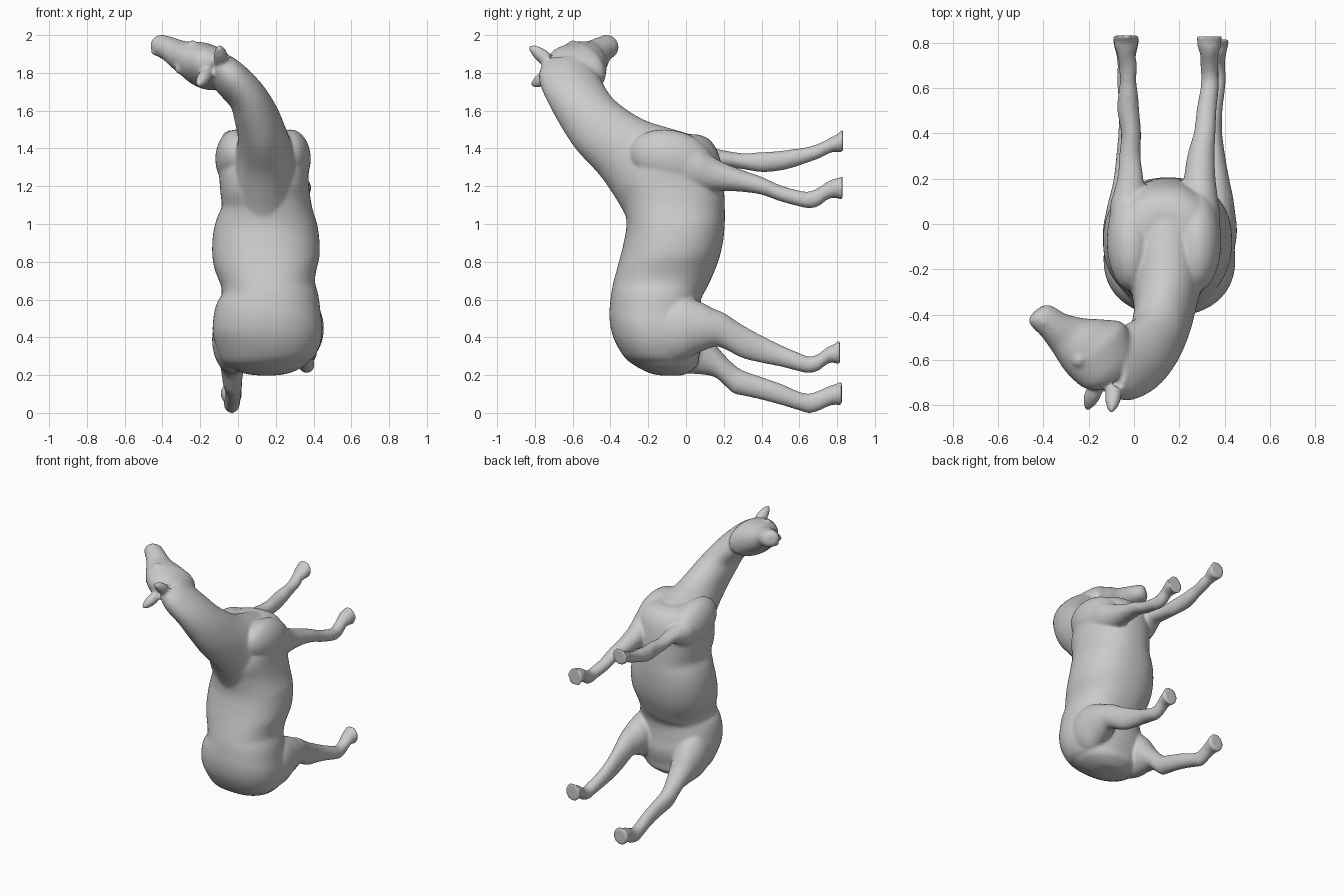
import bpy, bmesh, math
from mathutils import Vector, Matrix

body = bmesh.new()   # every part goes in here, then is fused into one skin
N = 56


def spline(a, b, c, d, t):
    return 0.5 * (2 * b + (c - a) * t + (2 * a - 5 * b + 4 * c - d) * t * t
                  + (3 * b - a - 3 * c + d) * t ** 3)


def loft(secs, power=2.0, steps=8):
    """Tube through sections (point on one edge, point on other edge, half width)."""
    raw = [list(d) + list(v) + [w] for d, v, w in secs]
    rows = []
    for i in range(len(raw) - 1):
        q = [raw[max(i - 1, 0)], raw[i], raw[i + 1], raw[min(i + 2, len(raw) - 1)]]
        rows += [[spline(*k, s / steps) for k in zip(*q)] for s in range(steps)]
    rows.append(raw[-1])
    mids = [(Vector(r[:3]) + Vector(r[3:6])) / 2 for r in rows]
    rings = []
    for i, r in enumerate(rows):
        along = mids[min(i + 1, len(mids) - 1)] - mids[max(i - 1, 0)]
        V = (Vector(r[3:6]) - Vector(r[:3])) / 2
        U = V.cross(along).normalized() * r[6]
        ring = []
        for k in range(N):
            a = 2 * math.pi * k / N
            c, s = math.cos(a), math.sin(a)
            c = math.copysign(abs(c) ** (2 / power), c)
            s = math.copysign(abs(s) ** (2 / power), s)
            ring.append(body.verts.new(mids[i] + U * c + V * s))
        rings.append(ring)
    for a, b in zip(rings, rings[1:]):
        for k in range(N):
            body.faces.new((a[k], a[(k + 1) % N], b[(k + 1) % N], b[k]))
    body.faces.new(rings[0][::-1])
    body.faces.new(rings[-1])


def blob(center, radii, tilt=0):
    m = Matrix.Translation(center) @ Matrix.Rotation(tilt, 4, 'X') @ Matrix.Diagonal((*radii, 1))
    bmesh.ops.create_uvsphere(body, u_segments=40, v_segments=24, radius=1, matrix=m)


# Torso from rump to chest: z, back y, belly y, centre x, half width
torso = [(.198, -.13, -.03, .15, .04), (.21, -.19, .01, .15, .12), (.25, -.27, .06, .15, .205),
         (.3, -.33, .07, .15, .25), (.4, -.385, .09, .155, .287), (.5, -.405, .08, .158, .287),
         (.6, -.40, .08, .165, .265), (.68, -.387, .12, .16, .248), (.8, -.355, .17, .15, .28),
         (.9, -.33, .195, .148, .284), (1.0, -.315, .205, .15, .27), (1.1, -.33, .205, .15, .238),
         (1.2, -.36, .20, .14, .235), (1.3, -.34, .19, .135, .235), (1.39, -.26, .165, .135, .215),
         (1.45, -.17, .12, .135, .17), (1.475, -.12, .06, .135, .10)]
loft([((x, y0, z), (x, y1, z), w) for z, y0, y1, x, w in torso], 2.25)

# Shoulders, leaning back along the neck
for x in (-.012, .277):
    blob((x, -.075, 1.345), (.108, .225, .15), math.radians(-14))

# Neck: crest point, throat point, half width
loft([((.14, -.30, 1.0), (.14, .12, 1.36), .21),
      ((.14, -.35, 1.10), (.14, .08, 1.45), .20),
      ((.14, -.45, 1.25), (.14, -.08, 1.505), .155),
      ((.13, -.585, 1.40), (.125, -.21, 1.545), .13),
      ((.10, -.68, 1.55), (.09, -.32, 1.605), .118),
      ((.055, -.745, 1.68), (.04, -.40, 1.67), .103),
      ((-.02, -.778, 1.78), (-.05, -.45, 1.75), .098),
      ((-.09, -.76, 1.85), (-.10, -.47, 1.80), .085)])

# Head: centre, half depth, half width, from poll to muzzle
brow = Vector((-.664, -.648, .355)).normalized()
side = Vector((-.47, .05, -.88)).normalized()
head = [((-.08, -.67, 1.815), .10, .07), ((-.115, -.625, 1.825), .15, .10),
        ((-.17, -.55, 1.835), .172, .118), ((-.23, -.515, 1.86), .142, .103),
        ((-.29, -.485, 1.885), .105, .083), ((-.355, -.445, 1.922), .075, .066),
        ((-.395, -.415, 1.938), .068, .06), ((-.42, -.395, 1.946), .058, .052),
        ((-.432, -.385, 1.95), .035, .03)]
loft([(Vector(c) + brow * d, Vector(c) - brow * d, w) for c, d, w in head])

# Brows and nostril rims
for s in (-1, 1):
    blob(Vector((-.235, -.56, 1.862)) + brow * .055 + side * s * .062, (.036, .036, .036))
    blob(Vector((-.405, -.415, 1.94)) + brow * .02 + side * s * .043, (.022, .022, .018))

# Ears
for base, tip in (((-.085, -.72, 1.86), (-.105, -.832, 1.935)),
                  ((-.17, -.72, 1.79), (-.206, -.822, 1.74))):
    b, t = Vector(base), Vector(tip)
    loft([(b.lerp(t, f) - side * r, b.lerp(t, f) + side * r, r * .8)
          for f, r in ((0, .042), (.35, .044), (.7, .034), (1, .010))])

# Legs: y, top z, bottom z, centre x, half width
front_left = [(-.1, 1.45, 1.2, .0, .09), (.05, 1.43, 1.22, -.02, .088), (.13, 1.405, 1.26, -.02, .072),
              (.2, 1.39, 1.30, -.016, .058), (.3, 1.375, 1.29, -.018, .047), (.4, 1.38, 1.275, -.013, .044),
              (.5, 1.387, 1.283, -.025, .048), (.57, 1.397, 1.30, -.026, .044), (.63, 1.405, 1.32, -.026, .036),
              (.7, 1.425, 1.345, -.027, .04), (.75, 1.45, 1.37, -.034, .04), (.785, 1.467, 1.383, -.035, .053),
              (.8, 1.475, 1.38, -.035, .052), (.832, 1.505, 1.38, -.035, .058)]
front_right = [(-.1, 1.46, 1.2, .285, .09), (.05, 1.42, 1.18, .29, .088), (.13, 1.365, 1.175, .29, .078),
               (.2, 1.325, 1.175, .29, .07), (.3, 1.285, 1.17, .296, .06), (.4, 1.25, 1.155, .312, .048),
               (.5, 1.205, 1.12, .32, .044), (.6, 1.177, 1.093, .334, .04), (.65, 1.172, 1.083, .335, .038),
               (.7, 1.192, 1.093, .333, .04), (.75, 1.225, 1.13, .332, .041), (.785, 1.24, 1.138, .332, .053),
               (.8, 1.242, 1.137, .332, .052), (.828, 1.255, 1.125, .332, .057)]
hind_right = [(-.22, .58, .3, .31, .10), (-.05, .62, .27, .335, .118), (.07, .59, .32, .345, .1),
              (.15, .55, .35, .35, .082), (.2, .53, .34, .352, .068), (.3, .465, .29, .35, .052),
              (.4, .41, .265, .345, .044), (.5, .36, .245, .348, .042), (.6, .317, .22, .36, .042),
              (.65, .299, .211, .363, .042), (.7, .312, .223, .362, .04), (.75, .35, .26, .362, .045),
              (.785, .364, .265, .362, .053), (.815, .392, .253, .362, .058)]
hind_left = [(-.22, .55, .27, .0, .10), (-.05, .57, .215, -.025, .112), (.07, .48, .205, -.03, .09),
             (.15, .37, .19, -.03, .07), (.2, .31, .15, -.03, .06), (.25, .26, .105, -.03, .053),
             (.3, .225, .092, -.028, .05), (.4, .19, .07, -.025, .044), (.5, .155, .043, -.025, .042),
             (.6, .112, .013, -.03, .042), (.65, .102, -.001, -.033, .042), (.7, .117, .01, -.033, .039),
             (.75, .14, .033, -.034, .044), (.785, .15, .043, -.035, .053), (.825, .17, .038, -.035, .058)]
for leg in (front_left, front_right, hind_right, hind_left):
    loft([((x, y, zt), (x, y, zb), w) for y, zt, zb, x, w in leg])

# Fuse the parts into one smooth skin
bmesh.ops.recalc_face_normals(body, faces=body.faces)
mesh = bpy.data.meshes.new("horse_body")
body.to_mesh(mesh)
body.free()
horse = bpy.data.objects.new("horse_body", mesh)
bpy.context.collection.objects.link(horse)
fuse = horse.modifiers.new("fuse", 'REMESH')
fuse.mode = 'VOXEL'
fuse.voxel_size = 0.009
fuse.use_smooth_shade = True
soften = horse.modifiers.new("soften", 'SMOOTH')
soften.factor = 0.5
soften.iterations = 9
